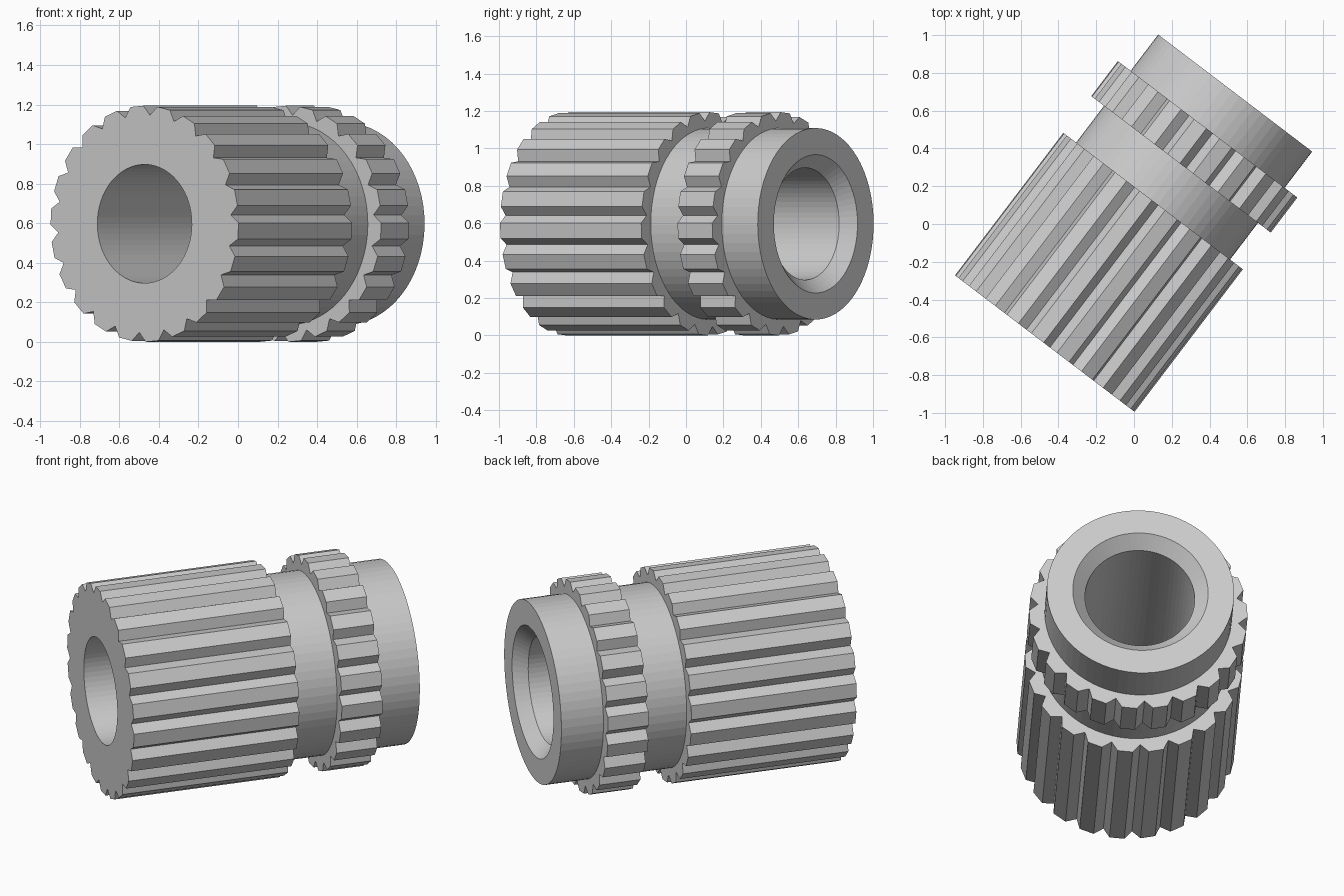
import bpy, bmesh, math
from mathutils import Vector

if "Cube" in bpy.data.objects:
    bpy.data.objects.remove(bpy.data.objects["Cube"])

TEETH = 22
N = TEETH * 3                     # three points per tooth: valley, tip, tip
STEP = 2 * math.pi / TEETH
PHASE = math.radians(-11.7)       # a valley sits here
AXIS = Vector((0.605, 0.796, 0)).normalized()
SIDE = Vector((AXIS.y, -AXIS.x, 0))
UP = Vector((0, 0, 1))
CENTRE = SIDE * 0.007 + UP * 0.597
TIP, VALLEY = 0.597, 0.55


def point(t, r, a):
    return CENTRE + AXIS * t + SIDE * (r * math.cos(a)) + UP * (r * math.sin(a))


def circle(t, r):
    return [point(t, r, PHASE + STEP * i / 3) for i in range(N)]


def toothed(t):
    pts = []
    for i in range(TEETH):
        for frac, r in ((0, VALLEY), (0.26, TIP), (0.74, TIP)):
            pts.append(point(t, r, PHASE + STEP * (i + frac)))
    return pts


# cross-section loops from front bore edge, over the outside, to the back bore
loops = [
    circle(-0.79, 0.30),
    toothed(-0.79), toothed(0.158),        # long knurled barrel
    circle(0.158, 0.512), circle(0.402, 0.512),  # neck
    toothed(0.402), toothed(0.635),        # narrow knurled ring
    circle(0.635, 0.512), circle(0.876, 0.512),  # plain end collar
    circle(0.876, 0.37), circle(0.806, 0.30),    # bore chamfer
]

bm = bmesh.new()
rings = [[bm.verts.new(p) for p in loop] for loop in loops]
for a, b in zip(rings, rings[1:] + rings[:1]):
    for i in range(N):
        j = (i + 1) % N
        bm.faces.new((a[i], a[j], b[j], b[i]))
bmesh.ops.recalc_face_normals(bm, faces=bm.faces)

mesh = bpy.data.meshes.new("knurled_bushing")
bm.to_mesh(mesh)
bm.free()
obj = bpy.data.objects.new("knurled_bushing", mesh)
bpy.context.collection.objects.link(obj)
